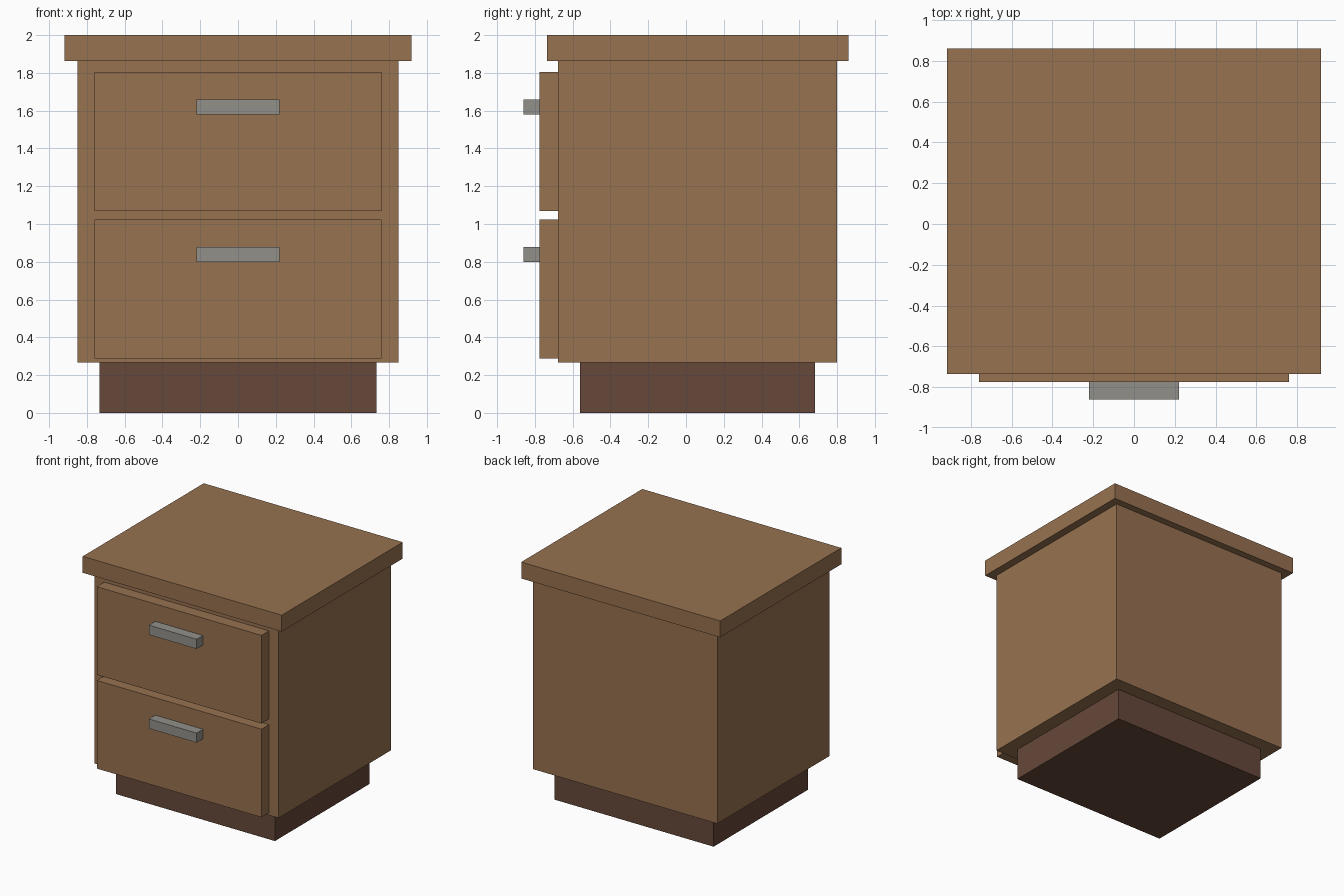
import bpy
import bmesh
from mathutils import Vector

if "Cube" in bpy.data.objects:
    bpy.data.objects.remove(bpy.data.objects["Cube"], do_unlink=True)


def make_material(name, rgb):
    mat = bpy.data.materials.new(name)
    mat.use_nodes = True
    color = (*rgb, 1.0)
    mat.diffuse_color = color
    mat.node_tree.nodes["Principled BSDF"].inputs["Base Color"].default_value = color
    return mat


def box(name, half_width, y_range, z_range, mat):
    """Box centred on x = 0, spanning the given depth and height."""
    (y0, y1), (z0, z1) = y_range, z_range
    size = Vector((2 * half_width, y1 - y0, z1 - z0))
    bm = bmesh.new()
    bmesh.ops.create_cube(bm, size=1)
    bmesh.ops.scale(bm, vec=size, verts=bm.verts)
    mesh = bpy.data.meshes.new(name)
    bm.to_mesh(mesh)
    bm.free()
    mesh.materials.append(mat)
    obj = bpy.data.objects.new(name, mesh)
    obj.location = (0, (y0 + y1) / 2, (z0 + z1) / 2)
    bpy.context.collection.objects.link(obj)
    return obj


wood = make_material("brown wood", (0.31, 0.168, 0.082))
dark_wood = make_material("dark brown wood", (0.133, 0.065, 0.041))
metal = make_material("grey metal", (0.29, 0.28, 0.255))

FRONT = -0.677          # front of the cabinet body
DRAWER_FRONT = -0.776   # outer face of the drawers

# Plinth, body and overhanging top
box("plinth", 0.733, (-0.56, 0.683), (0, 0.268), dark_wood)
box("cabinet_body", 0.85, (FRONT, 0.80), (0.268, 1.863), wood)
box("table_top", 0.918, (-0.735, 0.86), (1.863, 2.0), wood)

# Two drawers, each with a bar handle above its middle
for label, bottom in (("lower", 0.288), ("upper", 1.07)):
    box(label + "_drawer", 0.76, (DRAWER_FRONT, FRONT),
        (bottom, bottom + 0.735), wood)
    box(label + "_handle", 0.22, (-0.86, DRAWER_FRONT),
        (bottom + 0.51, bottom + 0.59), metal)
